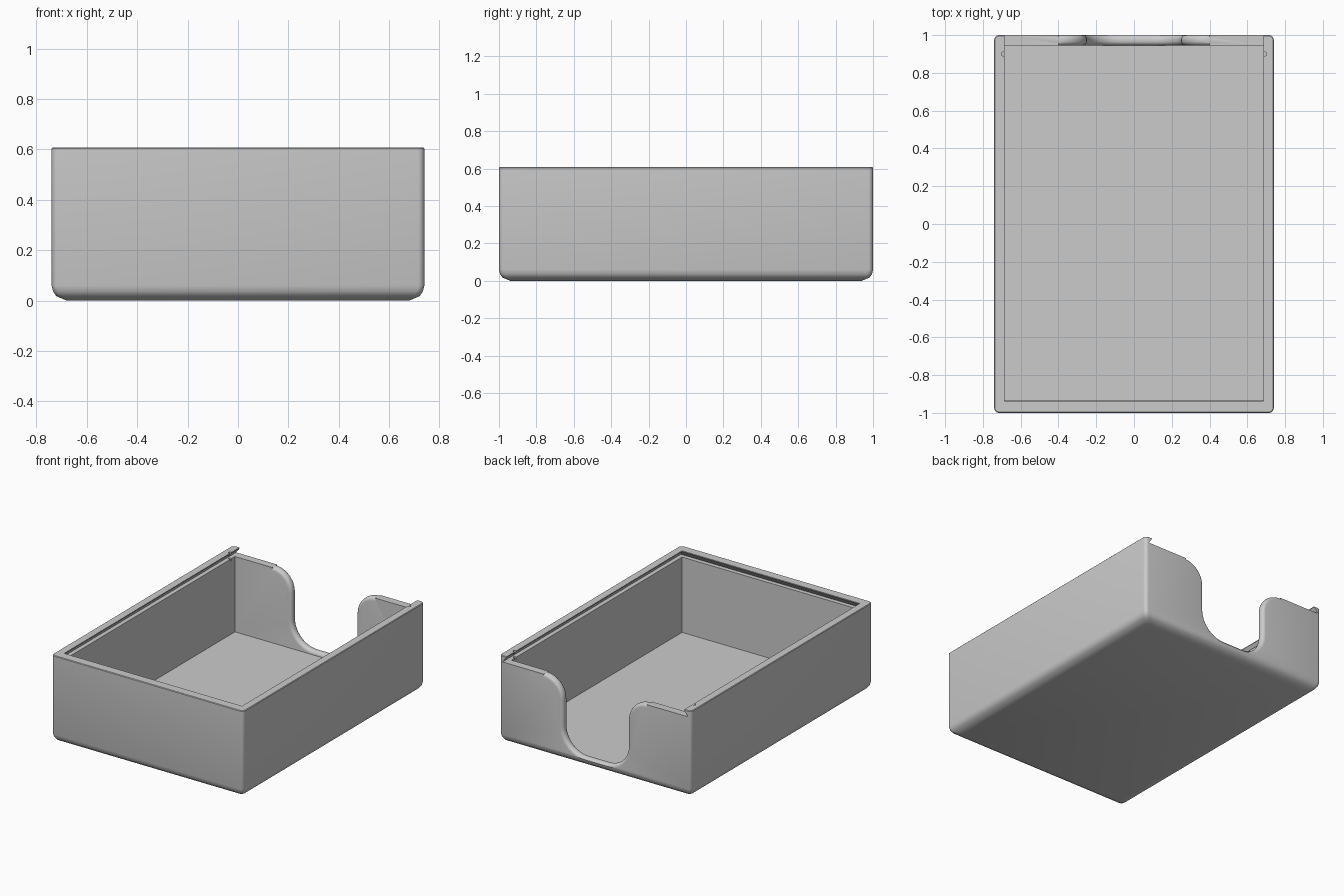
import bpy, bmesh, math

if "Cube" in bpy.data.objects:
    bpy.data.objects.remove(bpy.data.objects["Cube"])

def make(name, rings):
    """Loft closed rings (equal point counts) into a capped solid."""
    bm = bmesh.new()
    vs = [[bm.verts.new(p) for p in r] for r in rings]
    n = len(vs[0])
    for a, b in zip(vs, vs[1:]):
        for i in range(n):
            j = (i + 1) % n
            bm.faces.new((a[i], a[j], b[j], b[i]))
    bm.faces.new(vs[0])
    bm.faces.new(vs[-1])
    bmesh.ops.recalc_face_normals(bm, faces=bm.faces)
    me = bpy.data.meshes.new(name)
    bm.to_mesh(me)
    bm.free()
    ob = bpy.data.objects.new(name, me)
    bpy.context.collection.objects.link(ob)
    return ob

def rect(x, y0, y1, z):
    return [(-x, y0, z), (x, y0, z), (x, y1, z), (-x, y1, z)]

def round_rect(inset, z, r=0.025, steps=5):
    pts = []
    for k, (sx, sy) in enumerate(((1, 1), (-1, 1), (-1, -1), (1, -1))):
        for i in range(steps + 1):
            a = math.radians(90 * k + 90 * i / steps)
            pts.append((sx * (0.74 - inset - r) + r * math.cos(a),
                        sy * (1.0 - inset - r) + r * math.sin(a), z))
    return pts

def cut(target, cutter):
    cutter.hide_render = True
    m = target.modifiers.new("cut", 'BOOLEAN')
    m.operation, m.solver, m.object = 'DIFFERENCE', 'EXACT', cutter
    bpy.context.view_layer.objects.active = target
    bpy.ops.object.modifier_apply(modifier=m.name)
    bpy.data.objects.remove(cutter)

# Outer body with rounded corners and softened bottom
body = make("open_box", [round_rect(i, z) for i, z in (
    (0.06, 0), (0.018, 0.018), (0.006, 0.036), (0, 0.06), (0, 0.604), (0.004, 0.608))])

# Inner cavity
cut(body, make("cavity_cutter", [rect(0.685, -0.935, 0.945, 0.04),
                                 rect(0.685, -0.935, 0.945, 0.7)]))

# Dovetail slot for a sliding lid, open at the back
cut(body, make("lid_slot_cutter", [rect(0.715, -0.965, 1.1, 0.565),
                                   rect(0.686, -0.936, 1.1, 0.603),
                                   rect(0.686, -0.936, 1.1, 0.7)]))

# Small detent notches near the open end of the slot
for s in (-1, 1):
    ring = [(s * 0.693 + 0.01 * math.cos(i * math.pi / 8),
             0.9 + 0.01 * math.sin(i * math.pi / 8)) for i in range(16)]
    cut(body, make("detent_cutter", [[(x, y, z) for x, y in ring] for z in (0.55, 0.7)]))

# Thumb cutout in the back wall: flared opening with rounded edges
def cutout(y, o, steps=12):
    half = [(0.40, 0.7)]
    for i in range(steps + 1):          # flared shoulder
        a = math.radians(90 + 90 * i / steps)
        half.append((0.40 + (0.15 - o) * math.cos(a), 0.418 + (0.15 - o) * math.sin(a)))
    for i in range(steps + 1):          # bottom corner
        a = math.radians(-90 * i / steps)
        half.append((0.08 + (0.17 + o) * math.cos(a), 0.236 + (0.17 + o) * math.sin(a)))
    return [(x, y, z) for x, z in half] + [(-x, y, z) for x, z in reversed(half)]

R = 0.024
arc = [(R * (1 - math.cos(a)), R * (1 - math.sin(a)))
       for a in (math.radians(15 * i) for i in range(7))]
sections = [(0.9, R)] + [(0.945 + d, o) for d, o in arc]
sections += [(1.0 - d, o) for d, o in reversed(arc)] + [(1.1, R)]
cut(body, make("thumb_cutter", [cutout(y, o) for y, o in sections]))

# Colour and shading
mat = bpy.data.materials.new("light_grey")
mat.diffuse_color = (0.6, 0.6, 0.6, 1)
mat.use_nodes = True
mat.node_tree.nodes["Principled BSDF"].inputs["Base Color"].default_value = mat.diffuse_color
body.data.materials.clear()
body.data.materials.append(mat)
bpy.ops.object.select_all(action='DESELECT')
body.select_set(True)
bpy.context.view_layer.objects.active = body
bpy.ops.object.shade_smooth_by_angle(angle=math.radians(35))
